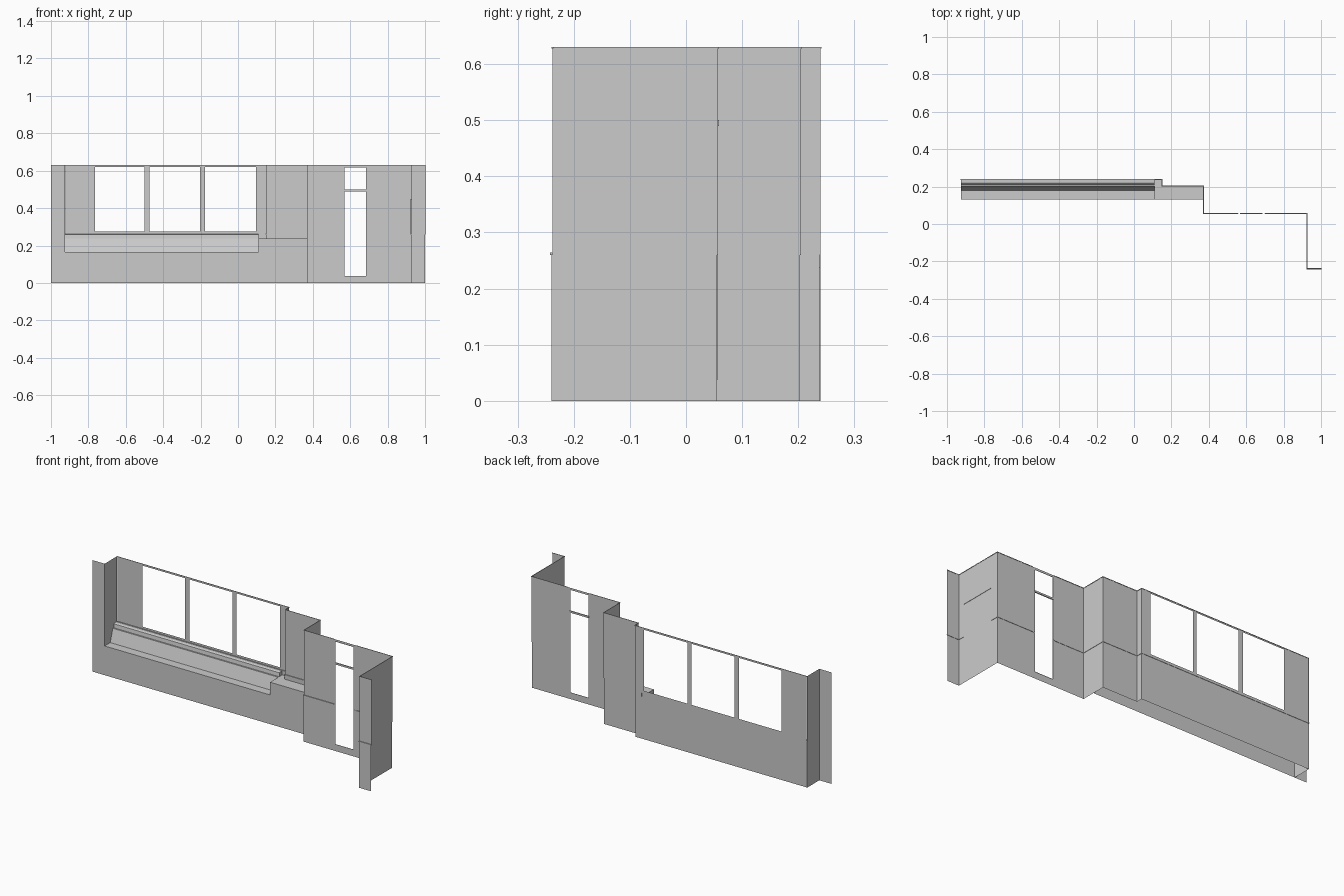
import bpy, bmesh

if "Cube" in bpy.data.objects:
    bpy.data.objects.remove(bpy.data.objects["Cube"])

H = 0.63      # wall height
RAIL = 0.262  # height of the wall rail
OFF = 0.002   # upper wall sits slightly behind the lower wall


def make(name, faces):
    bm = bmesh.new()
    for f in faces:
        bm.faces.new([bm.verts.new(p) for p in f])
    bmesh.ops.remove_doubles(bm, verts=bm.verts, dist=1e-5)
    me = bpy.data.meshes.new(name)
    bm.to_mesh(me)
    bm.free()
    ob = bpy.data.objects.new(name, me)
    bpy.context.collection.objects.link(ob)
    return ob


def wall(a, b, z0, z1, holes=()):
    """Upright panel from a to b; holes are (u0, u1, z0, z1) along the panel's axis."""
    k = 0 if abs(b[0] - a[0]) > abs(b[1] - a[1]) else 1
    us = sorted({a[k], b[k], *[u for h in holes for u in h[:2]]})
    zs = sorted({z0, z1, *[z for h in holes for z in h[2:] if z0 < z < z1]})
    P = (lambda u, z: (u, a[1], z)) if k == 0 else (lambda u, z: (a[0], u, z))
    out = []
    for u, v in zip(us, us[1:]):
        for s, t in zip(zs, zs[1:]):
            cu, cz = (u + v) / 2, (s + t) / 2
            if not any(h[0] < cu < h[1] and h[2] < cz < h[3] for h in holes):
                out.append([P(u, s), P(v, s), P(v, t), P(u, t)])
    return out


def beam(p, q, r):
    """Box faces around an axis-aligned segment."""
    lo = [min(a, b) - r for a, b in zip(p, q)]
    hi = [max(a, b) + r for a, b in zip(p, q)]
    c = [(x, y, z) for x in (lo[0], hi[0]) for y in (lo[1], hi[1]) for z in (lo[2], hi[2])]
    idx = ((0, 1, 3, 2), (4, 6, 7, 5), (0, 4, 5, 1), (2, 3, 7, 6), (0, 2, 6, 4), (1, 5, 7, 3))
    return [[c[i] for i in f] for f in idx]


def path_beams(pts, r):
    return [f for p, q in zip(pts, pts[1:]) for f in beam(p, q, r)]


def shift(p):
    return (p[0] + OFF, p[1] + OFF)


# Plan of the stepped wall
plan = [(-0.925, 0.238), (0.15, 0.238), (0.15, 0.203), (0.37, 0.203),
        (0.37, 0.055), (0.925, 0.055), (0.925, -0.24), (1.0, -0.24)]
windows = [(-0.765, -0.5, 0.275, 0.62), (-0.472, -0.202, 0.275, 0.62), (-0.177, 0.095, 0.275, 0.62)]
door = [(0.57, 0.684, 0.038, 0.618)]
bump = [(-0.202, 0.011, RAIL, 0.447)]   # raised lower panel on the right return

lower, upper = [], []
for i, (a, b) in enumerate(zip(plan, plan[1:])):
    holes = {0: windows, 4: door, 5: bump}.get(i, ())
    lower += wall(a, b, 0, RAIL, door if i == 4 else ())
    upper += wall(shift(a), shift(b), RAIL, H, holes)
lower += wall((0.925, -0.202), (0.925, 0.011), RAIL, 0.447)
make("lower_wall", lower)
make("upper_wall", upper)

# Left return and end strip
make("left_return", wall((-0.925, 0.13), (-0.925, 0.24), 0, H))
make("left_end_strip", wall((-1, 0.13), (-0.925, 0.13), 0, H))

# Front apron under the sill, lower on the left than on the right
make("front_apron", wall((-0.925, 0.13), (0.11, 0.13), 0, 0.165)
     + wall((0.11, 0.13), (0.37, 0.13), 0, 0.237))

# Window sill: stepped profile run along the windows
prof = [(0.13, 0.165), (0.18, 0.165), (0.203, 0.237), (0.211, 0.237),
        (0.214, 0.258), (0.221, 0.262), (0.24, 0.262)]
x0, x1 = -0.925, 0.11
sill = [[(x0, *p), (x1, *p), (x1, *q), (x0, *q)] for p, q in zip(prof, prof[1:])]
sill.append([(x1, *p) for p in prof[:3]] + [(x1, 0.13, 0.237)])
sill.append([(x1, *p) for p in prof[3:]] + [(x1, 0.24, 0.237)])
make("window_sill", sill)

# Raised ledge right of the sill
make("side_ledge", [[(0.11, 0.13, 0.237), (0.37, 0.13, 0.237), (0.37, 0.203, 0.237), (0.11, 0.203, 0.237)],
                    [(0.11, 0.203, 0.237), (0.15, 0.203, 0.237), (0.15, 0.238, 0.237), (0.11, 0.238, 0.237)]])

# Rail and top cap, both interrupted at the door
left = plan[:5] + [(0.555, 0.055)]
right = [(0.70, 0.055)] + plan[5:]
at = lambda pts, z: [(x, y, z) for x, y in pts]
rail_right = at(right[:2], RAIL) + [(0.925, 0.011, RAIL), (0.925, 0.011, 0.447),
                                    (0.925, -0.202, 0.447), (0.925, -0.202, RAIL)] + at(right[2:], RAIL)
make("wall_rail", path_beams(at(left, RAIL), 0.002) + path_beams(rail_right, 0.002))
cap = [[shift(p) for p in s] for s in (left, right)]
make("top_cap", path_beams(at(cap[0], H - 0.001), 0.0015) + path_beams(at(cap[1], H - 0.001), 0.0015))

# Door transom and thin door lining
u0, u1, d0, d1 = door[0]
make("door_transom", [f for z in (0.493, 0.497) for f in beam((u0, 0.056, z), (u1, 0.056, z), 0.003)])
ya, yb = 0.055, 0.057
make("door_lining", [[(u, ya, d0), (u, yb, d0), (u, yb, d1), (u, ya, d1)] for u in (u0, u1)]
     + [[(u0, ya, z), (u1, ya, z), (u1, yb, z), (u0, yb, z)] for z in (d0, d1)])
